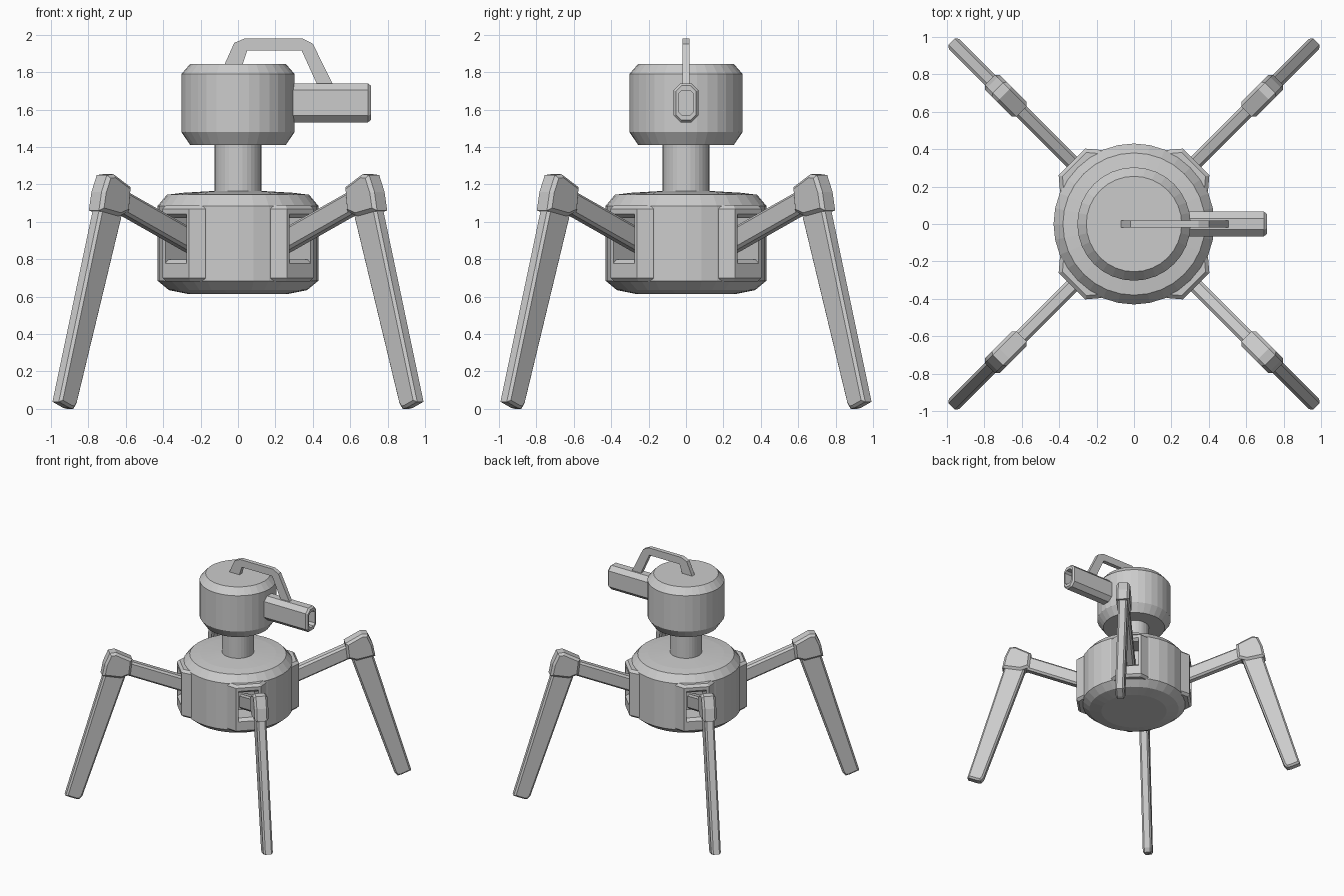
import bpy, bmesh, math
from mathutils import Matrix

if "Cube" in bpy.data.objects:
    bpy.data.objects.remove(bpy.data.objects["Cube"])


def finish(name, bm, matrix=Matrix()):
    bmesh.ops.recalc_face_normals(bm, faces=bm.faces)
    bm.transform(matrix)
    me = bpy.data.meshes.new(name)
    bm.to_mesh(me)
    bm.free()
    ob = bpy.data.objects.new(name, me)
    bpy.context.collection.objects.link(ob)
    return ob


def lathe(name, profile, n=32):
    """Solid of revolution about z from (radius, height) points."""
    bm = bmesh.new()
    rings = [[bm.verts.new((r * math.cos(2 * math.pi * i / n),
                            r * math.sin(2 * math.pi * i / n), z))
              for i in range(n)] for r, z in profile]
    for a, b in zip(rings, rings[1:]):
        for i in range(n):
            j = (i + 1) % n
            bm.faces.new((a[i], a[j], b[j], b[i]))
    bm.faces.new(rings[0])
    bm.faces.new(rings[-1])
    return finish(name, bm)


def prism(name, pts, lo, hi, plan=False, bevel=0.0, matrix=Matrix()):
    """Extrude an outline: (x, z) along y, or (x, y) along z when plan is set."""
    bm = bmesh.new()
    place = (lambda a, b, t: (a, b, t)) if plan else (lambda a, b, t: (a, t, b))
    base = bm.faces.new([bm.verts.new(place(a, b, lo)) for a, b in pts])
    ext = bmesh.ops.extrude_face_region(bm, geom=[base], use_keep_orig=True)
    verts = [g for g in ext['geom'] if isinstance(g, bmesh.types.BMVert)]
    bmesh.ops.translate(bm, verts=verts, vec=place(0, 0, hi - lo))
    bmesh.ops.recalc_face_normals(bm, faces=bm.faces)
    if bevel:
        # soften only the rims of the two end caps
        caps = [f for f in bm.faces
                if abs(f.normal[2 if plan else 1]) > 0.99 and len(f.verts) == len(pts)]
        edges = list({e for f in caps for e in f.edges})
        bmesh.ops.bevel(bm, geom=edges, offset=bevel, segments=1,
                        profile=0.5, affect='EDGES')
    return finish(name, bm, matrix)


def cut(ob, cutter):
    mod = ob.modifiers.new("cut", 'BOOLEAN')
    mod.operation = 'DIFFERENCE'
    mod.solver = 'EXACT'
    mod.object = cutter
    bpy.context.view_layer.objects.active = ob
    bpy.ops.object.modifier_apply(modifier=mod.name)


# Hull, neck and turret head
body = lathe("body", [(0.27, 0.615), (0.37, 0.635), (0.43, 0.685), (0.43, 1.085),
                      (0.38, 1.145), (0.30, 1.155), (0.13, 1.165)])
lathe("neck", [(0.125, 1.15), (0.125, 1.43)])
lathe("head", [(0.255, 1.41), (0.303, 1.48), (0.303, 1.79), (0.255, 1.845)])

# Four legs on the diagonals, each with a framed socket in the hull
frame = [(0.30, -0.17), (0.405, -0.155), (0.47, -0.10),
         (0.47, 0.10), (0.405, 0.155), (0.30, 0.17)]
window = [(0.29, 0.80), (0.445, 0.80), (0.49, 0.76), (0.49, 1.06),
          (0.445, 1.02), (0.29, 1.02)]
arm = [(0.27, 0.795), (0.93, 1.06), (0.93, 1.19), (0.27, 0.925)]
knee = [(0.85, 1.185), (0.98, 1.255), (1.03, 1.25), (1.07, 1.16),
        (1.09, 1.06), (0.94, 1.03), (0.865, 1.055)]
shin = [(0.93, 1.12), (0.905, 1.03), (1.245, 0.03), (1.27, 0.0),
        (1.30, 0.006), (1.379, 0.038), (1.075, 1.06), (1.06, 1.12)]
for i, side in enumerate(("back_right", "back_left", "front_left", "front_right")):
    turn = Matrix.Rotation(math.radians(45 + 90 * i), 4, 'Z')
    socket = prism(side + "_socket", frame, 0.68, 1.09, True, 0.02, turn)
    cutter = prism("cutter", window, -0.08, 0.08, matrix=turn)
    cutter.hide_render = True
    cut(body, cutter)
    cut(socket, cutter)
    bpy.data.objects.remove(cutter)
    prism(side + "_upper_leg", arm, -0.038, 0.038, bevel=0.015, matrix=turn)
    prism(side + "_knee", knee, -0.056, 0.056, bevel=0.018, matrix=turn)
    prism(side + "_lower_leg", shin, -0.038, 0.038, bevel=0.014, matrix=turn)

# Hollow octagonal barrel: outer skin, chamfered muzzle, inner bore
bm = bmesh.new()
rings = []
for x, w, h, c in ((0.25, 0.066, 0.104, 0.036), (0.695, 0.066, 0.104, 0.036),
                   (0.71, 0.054, 0.092, 0.030), (0.71, 0.040, 0.066, 0.018),
                   (0.50, 0.040, 0.066, 0.018)):
    octagon = [(w, h - c), (w - c, h), (c - w, h), (-w, h - c),
               (-w, c - h), (c - w, -h), (w - c, -h), (w, c - h)]
    rings.append([bm.verts.new((x, y, 1.636 + z)) for y, z in octagon])
for a, b in zip(rings, rings[1:]):
    for k in range(8):
        bm.faces.new((a[k], a[(k + 1) % 8], b[(k + 1) % 8], b[k]))
bm.faces.new(rings[0])
bm.faces.new(rings[-1])
finish("barrel", bm)

# Flat carrying bar from the head to the barrel
prism("top_handle", [(-0.075, 1.835), (-0.02, 1.957), (0.035, 1.98), (0.345, 1.98),
                     (0.40, 1.952), (0.51, 1.73), (0.425, 1.73), (0.34, 1.917),
                     (0.05, 1.917), (0.022, 1.835)], -0.018, 0.018)
